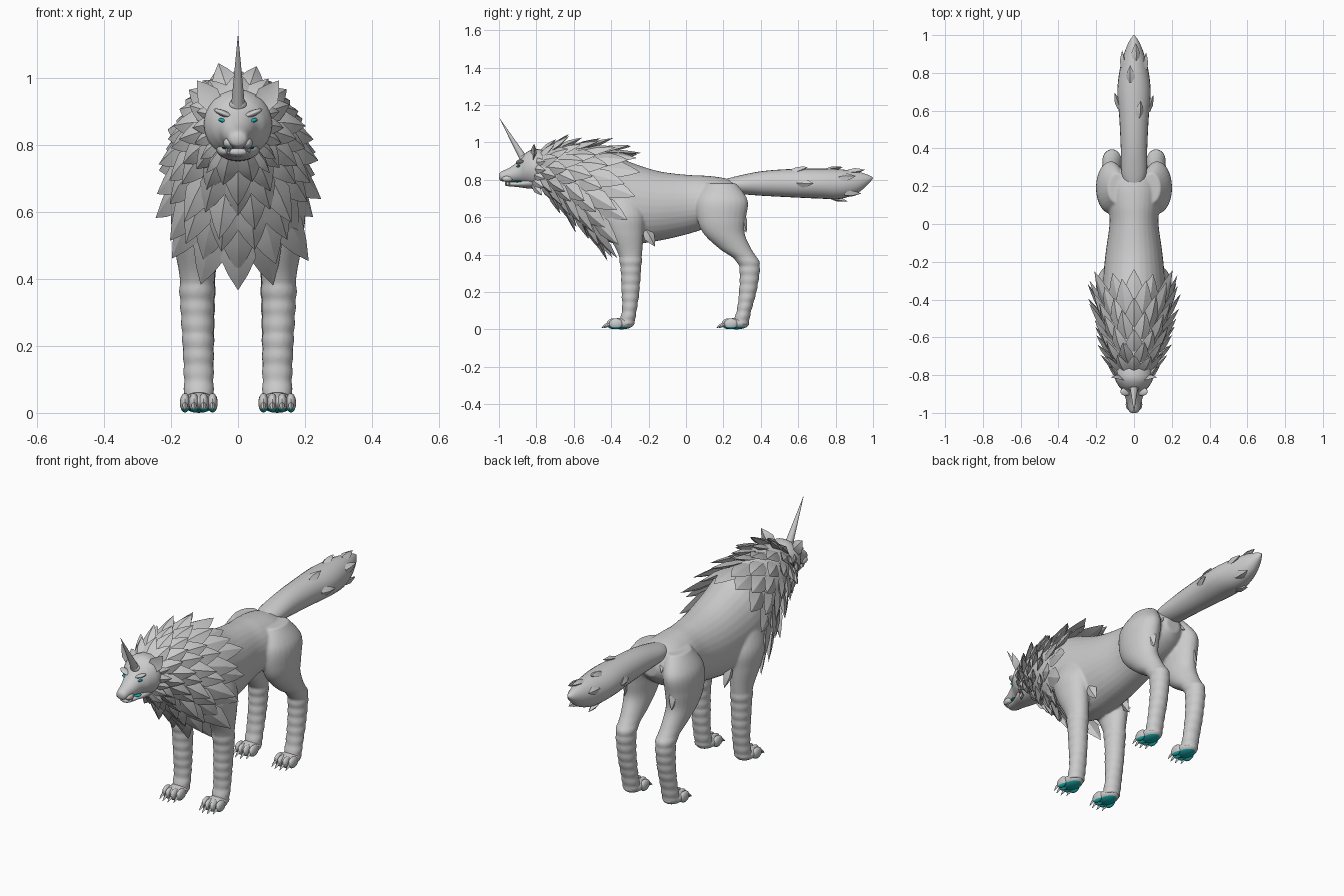
import bpy, bmesh, math, random
from mathutils import Vector, Matrix

random.seed(4)
cube = bpy.data.objects.get("Cube")
if cube:
    bpy.data.objects.remove(cube, do_unlink=True)


def material(name, rgb):
    m = bpy.data.materials.new(name)
    m.use_nodes = True
    m.diffuse_color = (*rgb, 1)
    m.node_tree.nodes["Principled BSDF"].inputs["Base Color"].default_value = (*rgb, 1)
    return m


FUR = material("grey fur", (0.6, 0.6, 0.6))
TEAL = material("teal", (0.01, 0.42, 0.42))


def finish(name, bm, mats=(FUR,), angle=40, rule=None):
    """Turn a bmesh into a shaded object; rule picks the material of each face."""
    bmesh.ops.recalc_face_normals(bm, faces=bm.faces)
    if rule:
        for f in bm.faces:
            f.material_index = rule(f)
    me = bpy.data.meshes.new(name)
    bm.to_mesh(me)
    bm.free()
    ob = bpy.data.objects.new(name, me)
    bpy.context.collection.objects.link(ob)
    for m in mats:
        me.materials.append(m)
    bpy.ops.object.select_all(action='DESELECT')
    ob.select_set(True)
    bpy.context.view_layer.objects.active = ob
    bpy.ops.object.shade_smooth_by_angle(angle=math.radians(angle))
    return ob


def sample(rings, t):
    """Smooth interpolation through rings of (x, y, z, radius, radius)."""
    n = len(rings)
    i = max(0, min(int(t), n - 2))
    f = t - i
    a, b, c, d = (rings[max(0, min(k, n - 1))] for k in range(i - 1, i + 3))
    return [q + f / 2 * (r - p + f * (2 * p - 5 * q + 4 * r - s + f * (3 * (q - r) + s - p)))
            for p, q, r, s in zip(a, b, c, d)]


def point(rings, t, a, upright=False, banded=False):
    x, y, z, u, v = sample(rings, t)
    if banded and z < 0.38:
        k = 1 + 0.1 * abs(math.sin(math.pi * z / 0.048))
        u, v = u * k, v * k
    u, v = u * math.cos(a), v * math.sin(a)
    return Vector((x + u, y + v, z)) if upright else Vector((x + u, y, z + v))


def loft(bm, rings, side=1, segs=24, steps=6, **kw):
    rows = []
    for i in range((len(rings) - 1) * steps + 1):
        row = []
        for j in range(segs):
            p = point(rings, i / steps, math.tau * j / segs, **kw)
            row.append(bm.verts.new((p.x * side, p.y, p.z)))
        rows.append(row)
    for r, s in zip(rows, rows[1:]):
        for j in range(segs):
            k = (j + 1) % segs
            bm.faces.new((r[j], r[k], s[k], s[j]))
    bm.faces.new(rows[0])
    bm.faces.new(rows[-1])


def spike(bm, base, along, normal, length, w, h, ridge=1.0):
    """Pointed leaf with a diamond section; a negative ridge dishes its face."""
    base, along = Vector(base), Vector(along).normalized()
    side = along.cross(Vector(normal)).normalized()
    up = side.cross(along)
    rows = []
    for f, k in ((0, 0.75), (0.4, 1), (0.72, 0.55)):
        c = base + along * length * f
        rows.append([bm.verts.new(c + o * k) for o in
                     (side * w, up * h * ridge, -side * w, -up * h)])
    tip = bm.verts.new(base + along * length)
    for j in range(4):
        k = (j + 1) % 4
        for r, s in zip(rows, rows[1:]):
            bm.faces.new((r[j], r[k], s[k], s[j]))
        bm.faces.new((rows[-1][j], rows[-1][k], tip))
    bm.faces.new(rows[0])


def surface_spike(bm, rings, t, a, length, w, lift):
    """Spike that lies back along a lofted surface."""
    p = point(rings, t, a)
    back = (point(rings, t + 0.05, a) - point(rings, t - 0.05, a)).normalized()
    out = (point(rings, t, a + 0.05) - point(rings, t, a - 0.05)).cross(back).normalized()
    if out.dot(p - Vector(sample(rings, t)[:3])) < 0:
        out = -out
    spike(bm, p - out * 0.008, back + out * lift, out, length, w, 0.016)


def ball(bm, centre, radii, turn=0.0):
    bmesh.ops.create_uvsphere(bm, u_segments=16, v_segments=10, radius=1,
                              matrix=Matrix.Translation(centre)
                              @ Matrix.Rotation(turn, 4, 'Y')
                              @ Matrix.Diagonal((*radii, 1)))


# Torso and neck, then the legs, fused into one skin
TORSO = [(0, -.80, .86, .085, .085), (0, -.70, .84, .125, .14), (0, -.55, .77, .16, .21),
         (0, -.42, .71, .17, .24), (0, -.30, .675, .165, .22), (0, -.15, .66, .15, .187),
         (0, 0, .667, .13, .16), (0, .10, .68, .135, .142), (0, .20, .69, .135, .12),
         (0, .27, .70, .10, .085), (0, .31, .70, .04, .04)]
FRONT_LEG = [(.10, -.36, .74, .05, .09), (.125, -.34, .62, .073, .115),
             (.128, -.325, .52, .066, .098), (.122, -.30, .41, .053, .066),
             (.122, -.295, .33, .048, .052), (.119, -.297, .20, .044, .045),
             (.117, -.303, .10, .042, .037), (.117, -.32, .025, .042, .042)]
HIND_LEG = [(.09, .19, .78, .05, .08), (.12, .195, .69, .075, .135),
            (.125, .19, .59, .075, .13), (.125, .205, .51, .066, .11),
            (.12, .265, .43, .055, .085), (.117, .33, .365, .047, .058),
            (.117, .34, .30, .045, .05), (.117, .33, .20, .043, .044),
            (.117, .31, .10, .042, .037), (.117, .29, .025, .042, .042)]
bm = bmesh.new()
loft(bm, TORSO, segs=32)
for s in (1, -1):
    for leg in (FRONT_LEG, HIND_LEG):
        loft(bm, leg, s, upright=True, banded=True, steps=10)
skin = finish("body_and_legs", bm, angle=180)
fuse = skin.modifiers.new("fuse", 'REMESH')
fuse.mode = 'VOXEL'
fuse.voxel_size = 0.007
fuse.use_smooth_shade = True
soften = skin.modifiers.new("soften", 'SMOOTH')
soften.factor = 0.5
soften.iterations = 4

# Mane of overlapping leaves, shorter near the head
bm = bmesh.new()
for row in range(7):
    count = 11 + row // 2
    for j in range(count):
        a = math.pi / 2 + math.tau * (j + 0.5 * (row % 2)) / count
        t = 0.35 + 0.43 * row - 0.6 * (1 - math.sin(a)) / 2 * row / 6
        surface_spike(bm, TORSO, t, a, (0.11 + 0.014 * row) * random.uniform(0.88, 1.12),
                      0.036 + 0.003 * row, random.uniform(0.3, 0.5))
finish("mane", bm, angle=25)

# Tail with a pointed brush
TAIL = [(0, .20, .765, .045, .035), (0, .27, .772, .066, .047), (0, .40, .78, .07, .065),
        (0, .55, .782, .077, .075), (0, .70, .78, .088, .08), (0, .82, .777, .075, .079),
        (0, .91, .785, .05, .06), (0, .97, .80, .024, .028), (0, 1, .81, .002, .002)]
bm = bmesh.new()
loft(bm, TAIL)
finish("tail", bm)
bm = bmesh.new()
for t, turn in ((3.3, 0), (3.4, 3.1), (3.1, 1.2), (4.4, 1.8), (4.6, 4.4), (5, 0.5),
                (5.1, 2.7), (5.3, 5.4), (5.5, 1.4)):
    surface_spike(bm, TAIL, t, turn, 0.09, 0.024, 0.25)
for s in (1, -1):
    # Tufts behind the elbows, on the thighs and under the tail
    spike(bm, (.11 * s, -.215, .53), (0, .45, -.8), (s, .3, 0), .10, .03, .015)
    spike(bm, (.14 * s, .285, .62), (0, .3, -.8), (s, .5, 0), .11, .03, .015)
    spike(bm, (.12 * s, .27, .68), (0, .5, -.8), (s, .5, 0), .09, .03, .015)
    spike(bm, (.05 * s, .25, .74), (.2 * s, .6, -.4), (s, 0, .6), .08, .025, .012)
finish("fur_tufts", bm, angle=25)

# Head: skull with muzzle, lower jaw, nose and brows
HEAD = [(0, -1, .818, .012, .012), (0, -.988, .818, .028, .025), (0, -.94, .827, .04, .04),
        (0, -.89, .845, .057, .06), (0, -.855, .86, .083, .085), (0, -.81, .862, .102, .103),
        (0, -.74, .86, .09, .095)]
JAW = [(0, -.968, .778, .012, .006), (0, -.955, .778, .03, .012), (0, -.90, .777, .041, .016),
       (0, -.84, .785, .062, .032), (0, -.77, .80, .07, .05)]
bm = bmesh.new()
loft(bm, HEAD)
loft(bm, JAW)
ball(bm, (0, -.982, .828), (.022, .016, .013))
for s in (1, -1):
    ball(bm, (.043 * s, -.887, .893), (.032, .022, .009), -.4 * s)
    ball(bm, (.026 * s, -.955, .805), (.018, .03, .017))
finish("head", bm, angle=60)

# Ears dished towards the front, and cheek fur
bm = bmesh.new()
for s in (1, -1):
    spike(bm, (.068 * s, -.825, .915), (.6 * s, .15, .85), (.3 * s, -1, .1), .095, .036, .022, -.3)
finish("ears", bm, angle=25)
bm = bmesh.new()
for s in (1, -1):
    for z, drop in ((.89, .1), (.86, -.1), (.83, -.3), (.80, -.55), (.775, -.9)):
        x = .085 - abs(z - .85) * .4
        spike(bm, (x * s, -.815, z), (.6 * s, .7, drop), (s, -.6, 0), .085, .024, .012)
finish("cheek_fur", bm, angle=25)

# Horn and its collar
bm = bmesh.new()
spine = Vector((0, -.128, .215))
bmesh.ops.create_cone(bm, cap_ends=True, segments=12, radius1=.021, radius2=.0005, depth=.25,
                      matrix=Matrix.Translation(Vector((0, -.868, .912)) + spine / 2)
                      @ spine.to_track_quat('Z', 'Y').to_matrix().to_4x4())
ball(bm, (0, -.868, .918), (.027, .024, .02))
finish("horn", bm)

# Eyes and mouth lining
bm = bmesh.new()
for s in (1, -1):
    ball(bm, (.046 * s, -.895, .872), (.013, .011, .006), -.35 * s)
ball(bm, (0, -.895, .791), (.05, .035, .006))
finish("eyes_and_mouth", bm, (TEAL,))
bm = bmesh.new()
for s in (1, -1):
    spike(bm, (.026 * s, -.962, .80), (0, 0, -1), (0, -1, 0), .027, .005, .005)
    spike(bm, (.033 * s, -.945, .775), (0, -.1, 1), (0, -1, 0), .025, .004, .004)
finish("fangs", bm)

# Paws with toes and claws; the soles are teal
for place, shift in (("front", 0), ("hind", .615)):
    for label, s in (("left", 1), ("right", -1)):
        bm = bmesh.new()
        x, y = .117 * s, shift - .345
        ball(bm, (x, y, .031), (.049, .068, .031))
        for d in (-.041, -.0145, .0145, .041):
            reach = y - .05 + abs(d) * .5
            ball(bm, (x + d, reach, .03), (.0155, .037, .029))
            spike(bm, (x + d, reach - .027, .03), (0, -1, -.6), (0, -.6, 1), .044, .008, .009)
        finish(f"{place}_{label}_paw", bm, (FUR, TEAL),
               rule=lambda f: int(f.calc_center_median().z < .013))
